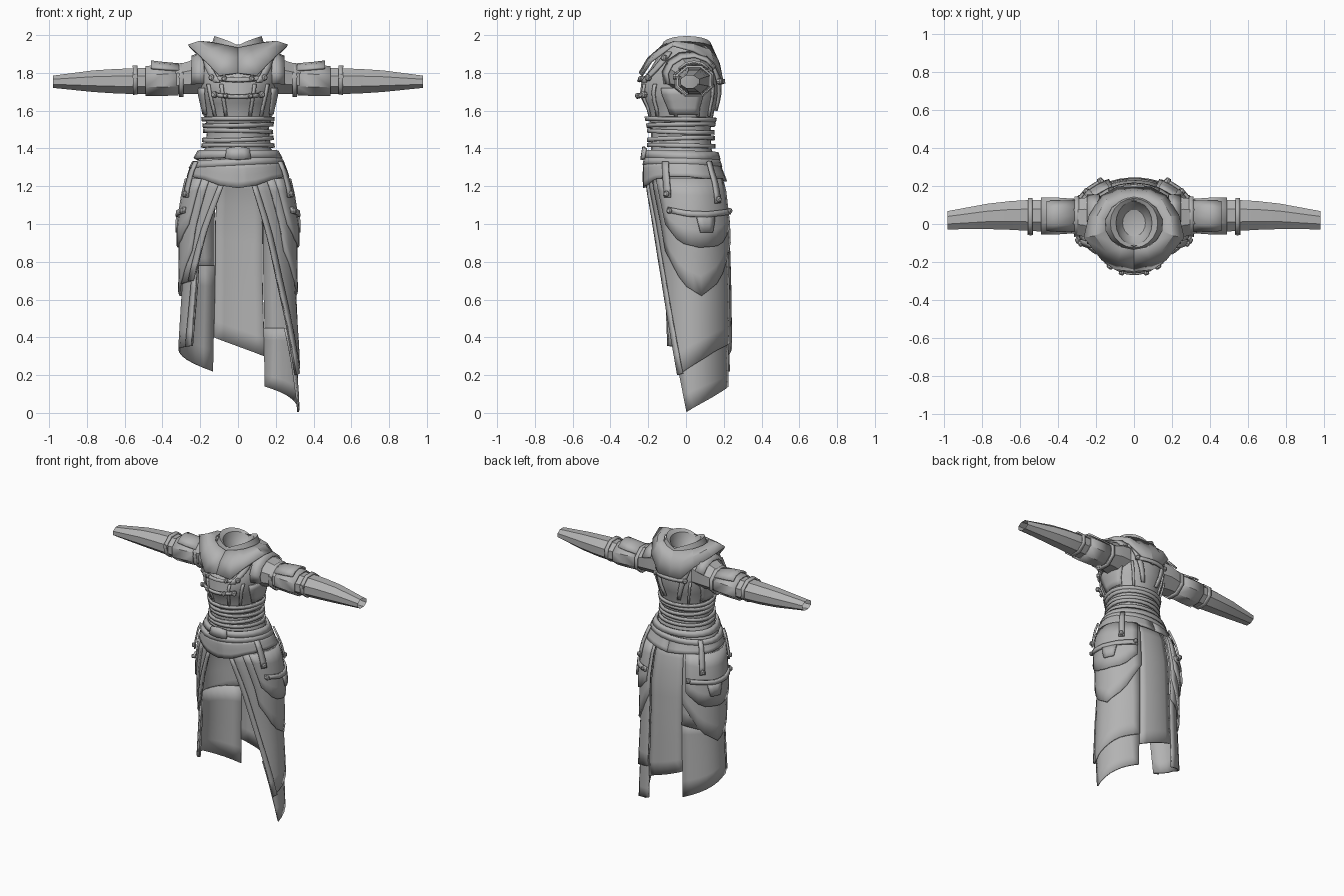
import bpy, bmesh, math
from mathutils import Vector

if "Cube" in bpy.data.objects:
    bpy.data.objects.remove(bpy.data.objects["Cube"])

cloth = bpy.data.materials.new("grey_cloth")
cloth.diffuse_color = (0.45, 0.45, 0.45, 1)
cloth.use_nodes = True
cloth.node_tree.nodes["Principled BSDF"].inputs["Base Color"].default_value = cloth.diffuse_color

# Body outline: z, half width, front y, back y, centre y
BODY = [(0, .33, -.17, .255, .03), (.35, .315, -.165, .25, .03), (.7, .295, -.17, .245, .03),
        (1.0, .295, -.185, .235, .03), (1.2, .265, -.205, .205, .025), (1.3, .232, -.205, .165, .01),
        (1.4, .175, -.185, .135, 0), (1.5, .163, -.185, .13, 0), (1.6, .18, -.205, .15, 0),
        (1.68, .2, -.245, .175, 0), (1.76, .21, -.235, .18, 0), (1.82, .215, -.19, .165, 0),
        (1.87, .2, -.16, .15, 0), (1.91, .165, -.14, .135, 0), (1.95, .12, -.115, .12, 0)]


def body(th, z, off=0.0):
    """Point on the body; th is in degrees from the front towards +x."""
    z_c = min(max(z, 0), 1.9499)
    i = next(k for k in range(len(BODY) - 1) if BODY[k + 1][0] > z_c)
    a, b = BODY[i], BODY[i + 1]
    t = (z_c - a[0]) / (b[0] - a[0])
    _, rx, yf, yb, yc = [p + (q - p) * t for p, q in zip(a, b)]
    s, c = math.sin(math.radians(th)), math.cos(math.radians(th))
    ry = yc - yf if c > 0 else yb - yc
    return Vector(((rx + off) * s, yc - (ry + off) * c, z))


def make(name, verts, faces, thick=0.0, mirror=False):
    me = bpy.data.meshes.new(name)
    me.from_pydata([tuple(v) for v in verts], [], faces)
    bm = bmesh.new()
    bm.from_mesh(me)
    bmesh.ops.remove_doubles(bm, verts=bm.verts, dist=0.0005)
    bmesh.ops.recalc_face_normals(bm, faces=bm.faces)
    bm.to_mesh(me)
    bm.free()
    me.materials.append(cloth)
    ob = bpy.data.objects.new(name, me)
    bpy.context.collection.objects.link(ob)
    if thick:
        m = ob.modifiers.new("thickness", 'SOLIDIFY')
        m.thickness, m.offset = thick, 0
    if mirror:
        ob.modifiers.new("mirror", 'MIRROR')
    bpy.ops.object.select_all(action='DESELECT')
    ob.select_set(True)
    bpy.context.view_layer.objects.active = ob
    bpy.ops.object.shade_smooth_by_angle(angle=math.radians(25))
    return ob


def grid(name, rows, thick=0.0, mirror=False):
    n = len(rows[0])
    faces = [(r * n + c, r * n + c + 1, (r + 1) * n + c + 1, (r + 1) * n + c)
             for r in range(len(rows) - 1) for c in range(n - 1)]
    return make(name, [v for r in rows for v in r], faces, thick, mirror)


def sample(poly, t):
    f = t * (len(poly) - 1)
    i = min(int(f), len(poly) - 2)
    return [p + (q - p) * (f - i) for p, q in zip(poly[i], poly[i + 1])]


def panel(name, top, bot, off=0.0, cols=12, rows=6, thick=.01, mirror=False):
    """Cloth sheet on the body between two (angle, z) lines."""
    out = []
    for r in range(rows + 1):
        line = []
        for c in range(cols + 1):
            a, b = sample(top, c / cols), sample(bot, c / cols)
            th, z = [p + (q - p) * r / rows for p, q in zip(a, b)]
            line.append(body(th, z, off))
        out.append(line)
    return grid(name, out, thick, mirror)


def band(name, z0, z1, off, tilt=0.0, roll=0.0, thick=.014):
    def line(z):
        return [(a, z + tilt * math.cos(math.radians(a)) + roll * math.sin(math.radians(a)))
                for a in range(0, 361, 15)]
    panel(name, line(z1), line(z0), off, 24, 1, thick)


def stud(name, th, z, off, r=.014, mirror=True):
    """Round rivet pointing away from the body."""
    p = body(th, z, off)
    d = Vector((math.sin(math.radians(th)), -math.cos(math.radians(th)), 0))
    e, up = d.cross(Vector((0, 0, 1))), Vector((0, 0, 1))
    rows = []
    for rad, h in ((r, -.012), (r, .006), (r * .6, .012), (.0001, .012)):
        rows.append([p + d * h + (e * math.cos(k * math.pi / 4) + up * math.sin(k * math.pi / 4)) * rad
                     for k in range(9)])
    grid(name, rows, 0, mirror)


# Bodice shell
grid("bodice", [[body(a, z) for a in range(0, 361, 15)]
                for z in (1.28, 1.34, 1.4, 1.45, 1.5, 1.55, 1.6, 1.64, 1.68, 1.72, 1.76, 1.82, 1.87, 1.91, 1.9499)])

# Standing collar and the lining inside the neck
collar = []
for rx, ry, lift, z in ((.165, .145, 0, 1.9), (.14, .135, .01, 1.94), (.125, .13, .05, 1.945),
                        (.095, .115, .04, 1.935), (.085, .1, .01, 1.91), (.06, .07, 0, 1.88), (.0001, .0001, 0, 1.86)):
    collar.append([Vector((rx * math.sin(a), .005 - ry * math.cos(a), z + lift * abs(math.sin(a)) ** .8))
                   for a in [k * math.pi / 10 for k in range(21)]])
grid("collar", collar)

# Mantle with pointed shoulders
rim = [(0, -.245, 1.8), (.1, -.235, 1.785), (.17, -.185, 1.86), (.262, -.07, 1.945),
       (.235, .04, 1.915), (.17, .145, 1.86), (.09, .19, 1.77), (0, .195, 1.74)]
neck = [body(a, 1.93, .01) + Vector((0, 0, .03 * math.sin(math.radians(a)))) for a in (0, 25, 50, 75, 100, 130, 155, 180)]
mid = [(n + Vector(r)) / 2 + Vector((0, math.copysign(.008, r[1]), .012)) for n, r in zip(neck, rim)]
grid("mantle", [neck, mid, [Vector(r) for r in rim]], .012, True)
panel("lapel_strap", [(48, 1.91), (62, 1.91)], [(24, 1.75), (34, 1.75)], .022, 2, 6, .012, True)
stud("lapel_stud", 52, 1.88, .035, .016)
panel("back_harness", [(140, 1.87), (152, 1.87)], [(160, 1.6), (167, 1.6)], .016, 2, 6, .012, True)

# Chest straps, studs and corset seams
for i, (z, w) in enumerate(((1.775, 36), (1.685, 34))):
    arc = [(a, z - .012 * math.cos(math.radians(a * 90 / w))) for a in range(-w, w + 1, w // 4)]
    panel("chest_strap_%d" % i, [(a, q + .01) for a, q in arc], [(a, q - .01) for a, q in arc], .018, 8, 1, .014)
    stud("chest_stud_%d" % i, w, z, .026, .017)
    stud("chest_buckle_%d" % i, w * .5, z - .006, .024, .014)
arc = [(a, 1.755) for a in range(150, 211, 15)]
panel("back_strap", [(a, z + .012) for a, z in arc], [(a, z - .012) for a, z in arc], .022, 6, 1, .014)
stud("back_stud", 150, 1.755, .028, .016)
for i, (a, b) in enumerate(((22, 18), (45, 40), (75, 72), (110, 112), (138, 142))):
    panel("corset_seam_%d" % i, [(a, 1.74), (a + 5, 1.74)], [(b, 1.57), (b + 5, 1.57)], .006, 1, 4, .01, True)
panel("side_plate", [(58, 1.72), (122, 1.72)], [(66, 1.58), (114, 1.58)], .008, 5, 4, .01, True)

# Waist wraps
for i, (z, tilt, roll) in enumerate(((1.415, .004, 0), (1.45, -.005, .006), (1.49, .005, -.004), (1.525, -.003, .004), (1.555, .003, 0))):
    band("waist_wrap_%d" % i, z - .011, z + .011, .014, tilt, roll)

# Belts, buckle and yoke
band("belt", 1.345, 1.385, .022, .006, 0, .018)
band("slung_belt", 1.305, 1.34, .02, .006, .012, .016)
panel("belt_buckle", [(-16, 1.4), (0, 1.41), (16, 1.4)], [(-16, 1.345), (0, 1.34), (16, 1.345)], .038, 4, 1, .016)
hem = [(0, 1.19), (20, 1.205), (40, 1.235), (65, 1.25), (90, 1.25), (115, 1.24), (150, 1.235), (180, 1.225)]
panel("yoke", [(a, 1.325) for a, z in hem], hem, .018, 14, 4, .012, True)

# Long right skirt side with its under layer
panel("skirt_right", [(13, 1.28), (60, 1.28), (106, 1.28), (153, 1.28)],
      [(69, .2), (95, .26), (124, .33), (153, .37)], .004, 10, 10)
panel("skirt_right_under", [(55, .45), (88, .45), (120, .45), (153, .45)],
      [(82, .005), (108, .06), (131, .105), (153, .14)], -.008, 8, 5)
panel("skirt_right_trim", [(13, 1.25), (19, 1.25)], [(69, .2), (77, .21)], .012, 1, 10, .01)

# Short left skirt side with its lower layer
panel("skirt_left", [(-13, 1.28), (-60, 1.28), (-106, 1.28), (-155, 1.28)],
      [(-50, .7), (-85, .68), (-120, .7), (-155, .74)], .006, 10, 6)
panel("skirt_left_trim", [(-13, 1.25), (-19, 1.25)], [(-50, .7), (-58, .7)], .014, 1, 6, .01)
panel("skirt_left_lower", [(-46, .78), (-82, .78), (-118, .78), (-155, .78)],
      [(-51, .355), (-90, .34), (-122, .28), (-155, .22)], -.004, 9, 5)
panel("skirt_left_lower_trim", [(-47, .74), (-54, .74)], [(-51, .355), (-60, .35)], .005, 1, 5, .01)

# Back centre skirt sheet
panel("skirt_back", [(153, 1.28), (205, 1.28)], [(153, .3), (205, .4)], -.01, 5, 10)

# Hip layers, pockets and hanging straps on both sides
panel("hip_layer_long", [(35, 1.24), (65, 1.24), (95, 1.24), (125, 1.24), (155, 1.24)],
      [(52, .86), (78, .68), (103, .62), (130, .7), (155, .9)], .014, 10, 6, .012, True)
panel("hip_layer_short", [(45, 1.24), (70, 1.24), (100, 1.24), (128, 1.24), (152, 1.24)],
      [(55, 1.0), (75, .9), (100, .875), (130, .885), (150, .98)], .024, 10, 4, .012, True)
line = [(62, 1.075), (85, 1.055), (110, 1.05), (135, 1.06), (150, 1.065)]
panel("pocket_strap", [(a, z + .015) for a, z in line], [(a, z - .015) for a, z in line], .037, 8, 1, .014, True)
panel("pocket_tongue", [(96, 1.05), (122, 1.05)], [(101, .955), (117, .955)], .034, 3, 2, .014, True)
for i, (a, z) in enumerate(((62, 1.14), (128, 1.11))):
    panel("hanging_strap_%d" % i, [(a - 4, 1.33), (a + 4, 1.33)], [(a - 4, z), (a + 4, z)], .04, 1, 4, .012, True)
    stud("hanging_stud_%d" % i, a, z + .02, .048, .016)
for i, a in enumerate((64, 147)):
    stud("pocket_stud_%d" % i, a, 1.07, .045, .015)


def sleeve(name, rings, a0=0, a1=360, n=8, thick=0.0):
    """Faceted tube along x from (x, y, z, ry, rz) rings."""
    rows = []
    for x, y, z, ry, rz in rings:
        angles = [math.radians(a0 + (a1 - a0) * k / n + 22.5) for k in range(n + 1)]
        rows.append([Vector((x, y + ry * 1.06 * math.cos(a), z + rz * 1.06 * math.sin(a))) for a in angles])
    grid(name, rows, thick, True)


# Sleeves, cuffs and arm straps
sleeve("shoulder", [(.14, .01, 1.79, .13, .115), (.21, .025, 1.785, .12, .1), (.26, .035, 1.775, .105, .088), (.33, .04, 1.765, .09, .078)])
sleeve("shoulder_cap", [(.18, .02, 1.79, .135, .115), (.245, .03, 1.78, .122, .1)], 0, 180, 6, .012)
sleeve("upper_cuff", [(.315, .042, 1.762, .088, .078), (.4, .042, 1.759, .094, .078), (.49, .042, 1.757, .096, .077)], thick=.01)
sleeve("cuff_flap", [(.31, .042, 1.765, .092, .075), (.4, .042, 1.768, .094, .08), (.46, .042, 1.77, .09, .085)], 15, 120, 4, .012)
sleeve("forearm_sleeve", [(.45, .042, 1.757, .085, .07), (.53, .045, 1.756, .084, .07), (.65, .045, 1.756, .077, .066),
                          (.77, .04, 1.756, .068, .058), (.98, .02, 1.753, .049, .033)])
for x, ry, rz in ((.3, .1, .086), (.545, .09, .073)):
    sleeve("arm_strap", [(x - .012, .042, 1.762, ry, rz), (x + .012, .042, 1.761, ry, rz)], thick=.012)
    c, r = Vector((x, .042 - ry * 1.02, 1.78)), .015
    grid("arm_stud", [[c + Vector((q * r * math.cos(k * math.pi / 4), d, q * r * math.sin(k * math.pi / 4))) for k in range(9)]
                      for q, d in ((1, .012), (1, -.008), (.01, -.01))], 0, True)
